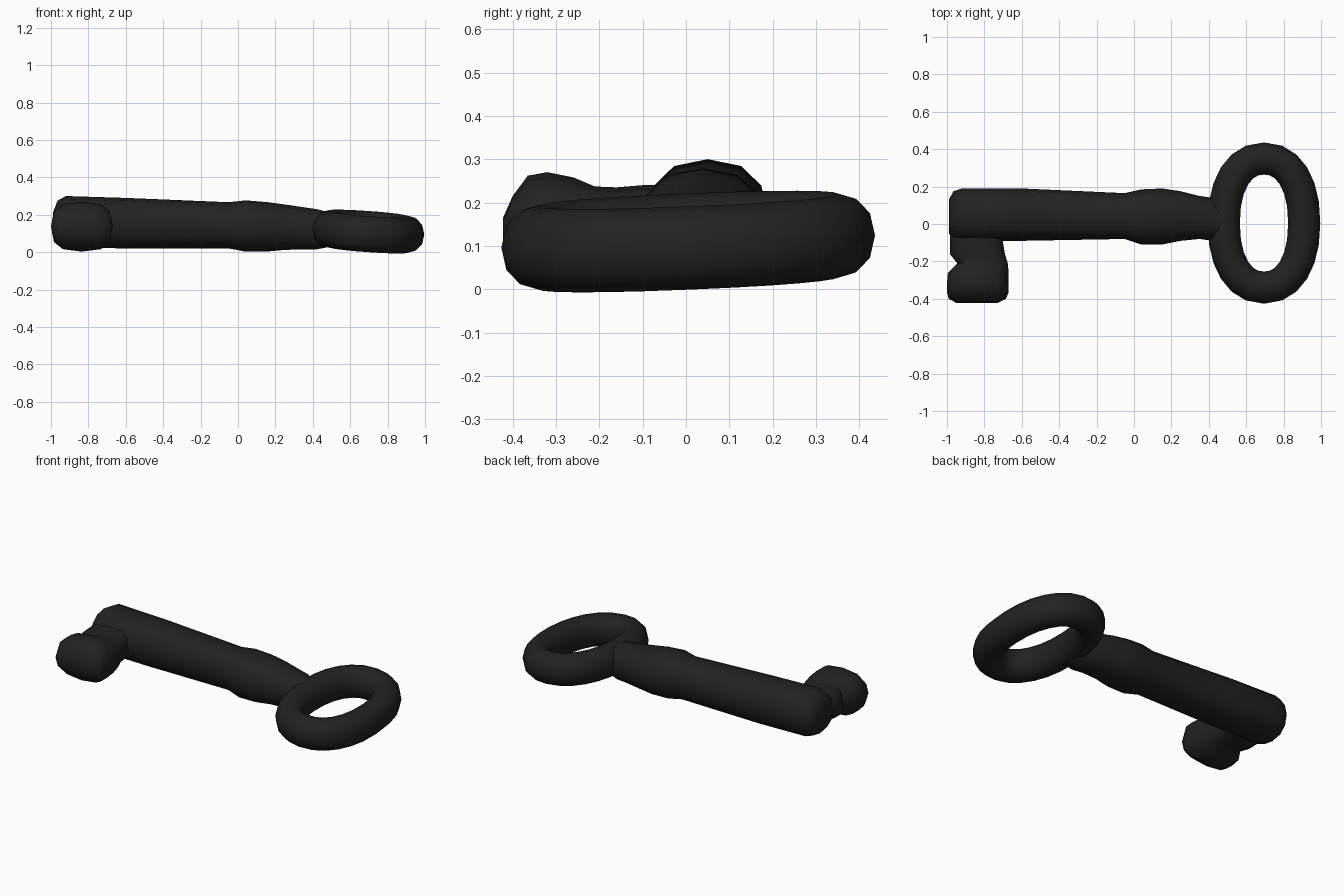
import bpy, bmesh
from math import cos, sin, pi, radians, copysign

cube = bpy.data.objects.get("Cube")
if cube:
    bpy.data.objects.remove(cube, do_unlink=True)

iron = bpy.data.materials.new("black_iron")
iron.use_nodes = True
colour = (0.016, 0.016, 0.016, 1)
iron.diffuse_color = colour
iron.node_tree.nodes["Principled BSDF"].inputs["Base Color"].default_value = colour


def soft(value, power):
    return copysign(abs(value) ** power, value)


def skin(name, rings, closed=False):
    """Bridge a list of equal point rings into a smooth-shaded mesh."""
    bm = bmesh.new()
    loops = [[bm.verts.new(p) for p in ring] for ring in rings]
    pairs = list(zip(loops, loops[1:]))
    if closed:
        pairs.append((loops[-1], loops[0]))
    else:
        bm.faces.new(loops[0])
        bm.faces.new(loops[-1])
    for a, b in pairs:
        for i in range(len(a)):
            j = (i + 1) % len(a)
            bm.faces.new((a[i], a[j], b[j], b[i]))
    bmesh.ops.recalc_face_normals(bm, faces=bm.faces)
    mesh = bpy.data.meshes.new(name)
    bm.to_mesh(mesh)
    bm.free()
    mesh.materials.append(iron)
    obj = bpy.data.objects.new(name, mesh)
    bpy.context.collection.objects.link(obj)
    bpy.ops.object.select_all(action='DESELECT')
    obj.select_set(True)
    bpy.context.view_layer.objects.active = obj
    bpy.ops.object.shade_smooth_by_angle(angle=radians(50))
    return obj


def section(low_a, high_a, low_z, high_z, power=0.85, sides=12):
    """Rounded cross-section filling the given extents."""
    for i in range(sides):
        t = 2 * pi * i / sides
        yield ((low_a + high_a) / 2 + (high_a - low_a) / 2 * soft(cos(t), power),
               (low_z + high_z) / 2 + (high_z - low_z) / 2 * soft(sin(t), power))


# Shaft with its raised collar: x, y range, z range
shaft = [
    (-0.99, -0.05, 0.13, 0.08, 0.21),
    (-0.965, -0.08, 0.175, 0.04, 0.275),
    (-0.92, -0.09, 0.19, 0.025, 0.3),
    (-0.6, -0.09, 0.19, 0.02, 0.29),
    (-0.05, -0.08, 0.165, 0.02, 0.267),
    (0.04, -0.11, 0.185, 0.003, 0.277),
    (0.15, -0.11, 0.19, 0.003, 0.268),
    (0.25, -0.09, 0.175, 0.012, 0.255),
    (0.35, -0.08, 0.15, 0.015, 0.24),
    (0.42, -0.09, 0.14, 0.015, 0.23),
    (0.5, -0.06, 0.1, 0.03, 0.21),
]
skin("shaft", [[(x, y, z) for y, z in section(*ext)] for x, *ext in shaft])

# Bit with its notched neck: y, x range, z range
bit = [
    (0.06, -0.985, -0.72, 0.07, 0.24),
    (-0.1, -0.985, -0.70, 0.05, 0.24),
    (-0.16, -0.985, -0.69, 0.05, 0.235),
    (-0.21, -0.945, -0.675, 0.04, 0.237),
    (-0.26, -0.995, -0.67, 0.015, 0.258),
    (-0.32, -1.0, -0.67, 0.003, 0.27),
    (-0.365, -1.0, -0.67, 0.015, 0.262),
    (-0.4, -0.99, -0.685, 0.05, 0.215),
    (-0.422, -0.95, -0.73, 0.09, 0.165),
]
skin("bit", [[(x, y, z) for x, z in section(*ext, power=0.7)] for y, *ext in bit])

# Oval bow, leaning slightly up toward the shaft and the back
rings = []
segments, sides = 24, 12
for s in range(segments):
    a = 2 * pi * s / segments
    cx, cy = soft(cos(a), 0.9), soft(sin(a), 0.9)
    nx, ny = cos(a) / 0.215, sin(a) / 0.345
    length = (nx * nx + ny * ny) ** 0.5
    nx, ny = nx / length, ny / length
    ring = []
    for k in range(sides):
        t = 2 * pi * k / sides
        r = 0.086 * cos(t)
        x, y = 0.695 + 0.215 * cx + nx * r, 0.005 + 0.345 * cy + ny * r
        z = 0.11 - 0.015 * cx + 0.014 * cy + 0.096 * soft(sin(t), 0.9)
        ring.append((x, y, z))
    rings.append(ring)
skin("bow", rings, closed=True)
